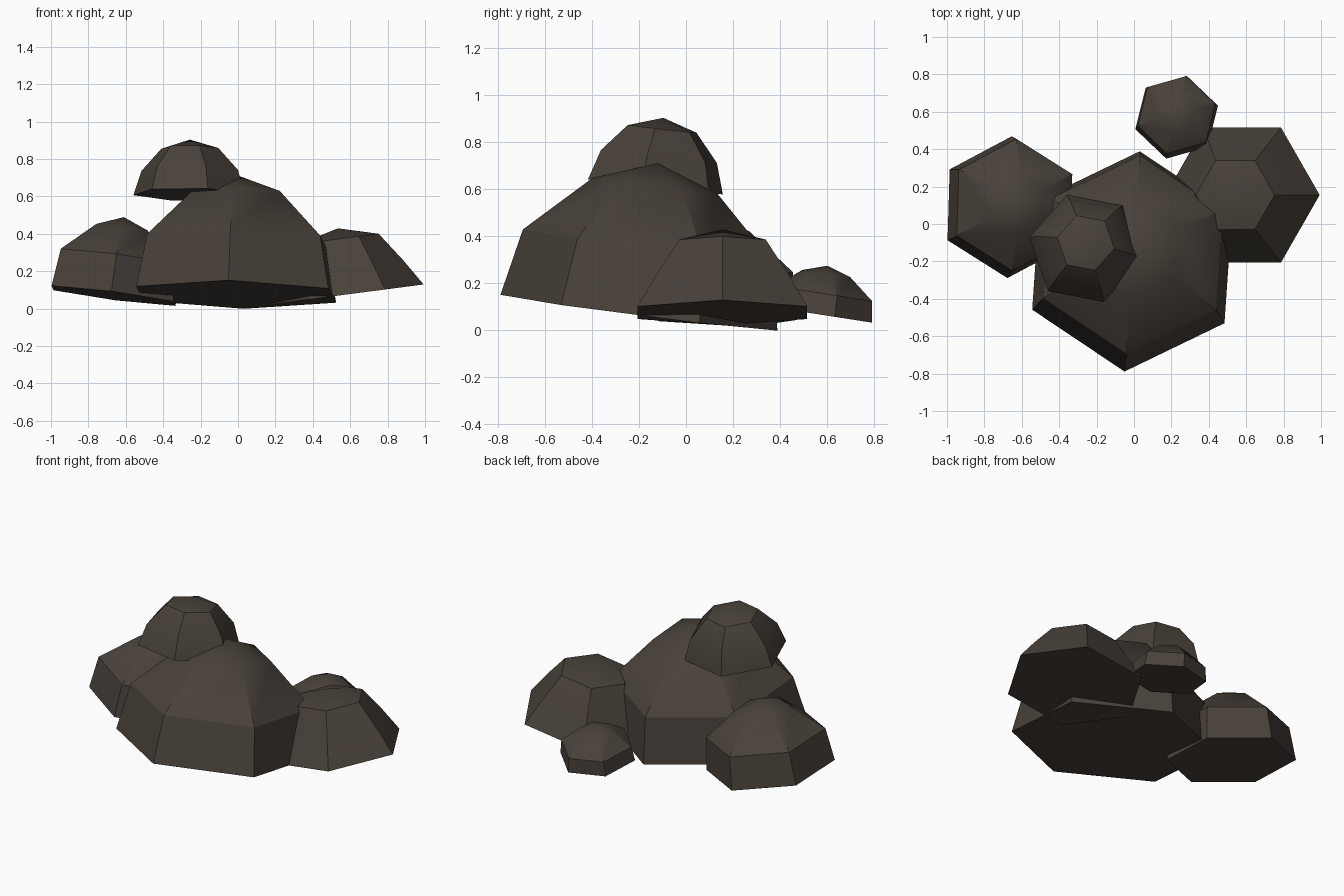
import bpy, bmesh, math
from mathutils import Vector

if "Cube" in bpy.data.objects:
    bpy.data.objects.remove(bpy.data.objects["Cube"])

SIDES = 6

# One dark brown stone colour
stone = bpy.data.materials.new("dark brown stone")
stone.use_nodes = True
colour = (0.066, 0.053, 0.042, 1.0)
stone.diffuse_color = colour
bsdf = stone.node_tree.nodes["Principled BSDF"]
bsdf.inputs["Base Color"].default_value = colour
bsdf.inputs["Roughness"].default_value = 0.9


def rock(name, centre, axis, radius, height, turn, lower, upper):
    """Six-sided dome: flat base, two rings (radius and height ratios), apex."""
    tilt = Vector((0, 0, 1)).rotation_difference(Vector(axis))
    origin = Vector(centre)
    bm = bmesh.new()

    def place(x, y, z):
        return bm.verts.new(origin + tilt @ Vector((x, y, z)))

    rings = []
    for r, h in ((1, 0), lower, upper):
        angles = [math.radians(turn) + math.tau * i / SIDES for i in range(SIDES)]
        rings.append([place(radius * r * math.cos(a), radius * r * math.sin(a), height * h)
                      for a in angles])
    apex = place(0, 0, height)

    # Flat underside, side bands and cap
    bm.faces.new(rings[0][::-1])
    for i in range(SIDES):
        j = (i + 1) % SIDES
        for low, high in zip(rings, rings[1:]):
            bm.faces.new((low[i], low[j], high[j], high[i]))
        bm.faces.new((rings[-1][i], rings[-1][j], apex))

    mesh = bpy.data.meshes.new(name)
    bm.to_mesh(mesh)
    bm.free()
    mesh.materials.append(stone)
    obj = bpy.data.objects.new(name, mesh)
    bpy.context.collection.objects.link(obj)

    bpy.ops.object.select_all(action='DESELECT')
    obj.select_set(True)
    bpy.context.view_layer.objects.active = obj
    bpy.ops.object.shade_smooth_by_angle(angle=math.radians(30))
    return obj


# Pile of tilted rocks
rock("main_rock", (-0.01, -0.20, 0.075), (0.02, 0.128, 1), 0.595, 0.64, -94,
     (0.90, 0.45), (0.45, 0.85))
rock("left_rock", (0.58, 0.155, 0.075), (-0.13, 0, 1), 0.416, 0.357, 0,
     (0.78, 0.40), (0.51, 0.84))
rock("right_rock", (-0.665, 0.09, 0.068), (0.13, 0.06, 1), 0.38, 0.425, -92,
     (0.93, 0.48), (0.42, 0.86))
rock("top_rock", (-0.26, -0.13, 0.61), (0.01, 0.115, 1), 0.305, 0.295, -11,
     (0.86, 0.44), (0.51, 0.84))
rock("back_rock", (0.228, 0.57, 0.067), (0, 0.155, 1), 0.23, 0.21, 16,
     (0.94, 0.43), (0.46, 0.84))
